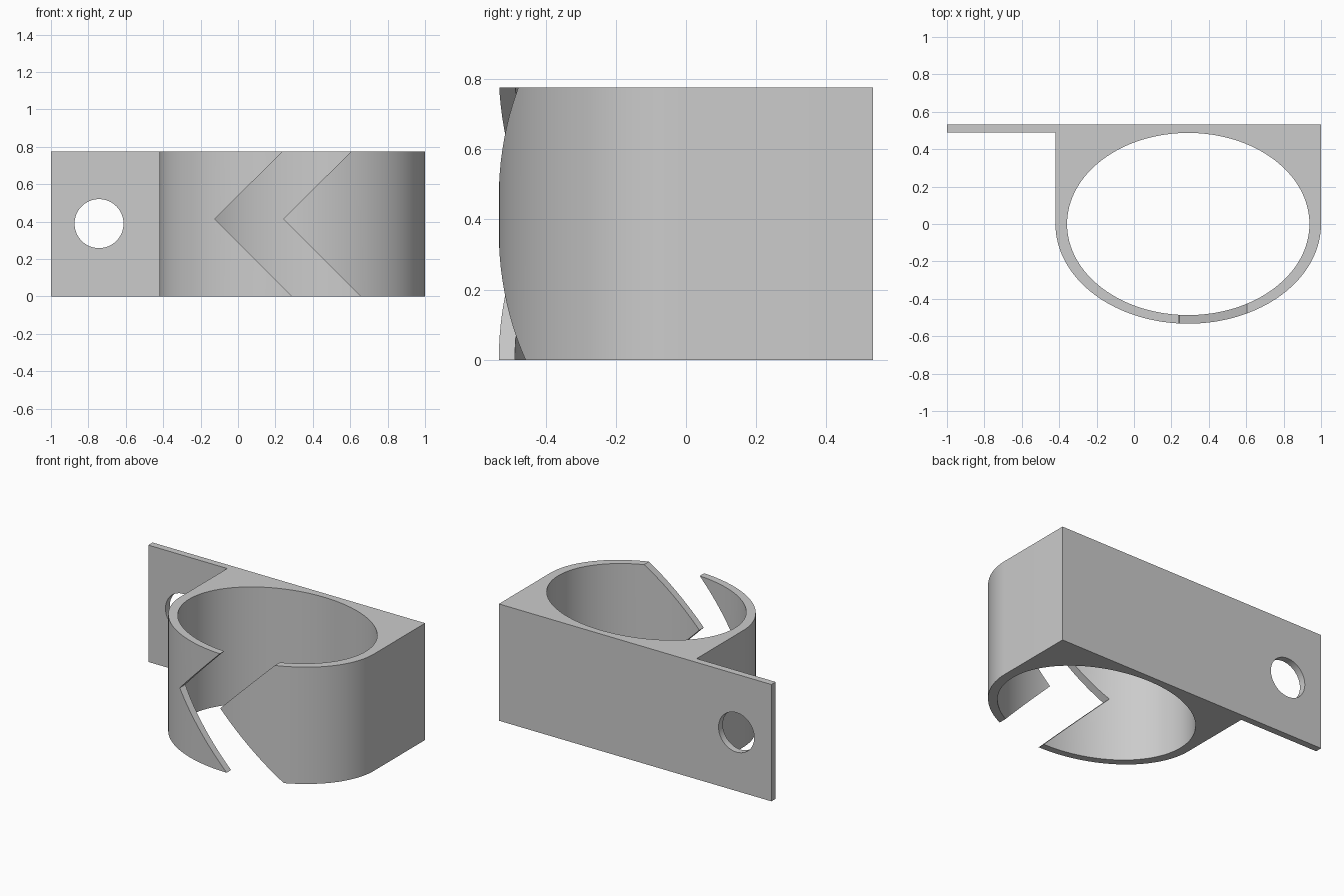
import bpy, bmesh
from math import cos, sin, pi, radians
from mathutils import Vector

cube = bpy.data.objects.get("Cube")
if cube:
    bpy.data.objects.remove(cube, do_unlink=True)

HEIGHT = 0.775
BACK = 0.533          # rear plane of the bracket
CX = 0.29             # centre of the oval cup

grey = bpy.data.materials.new("plain grey")
grey.use_nodes = True
colour = (0.6, 0.6, 0.6, 1)
grey.diffuse_color = colour
grey.node_tree.nodes["Principled BSDF"].inputs["Base Color"].default_value = colour


def prism(name, outline, direction):
    """Extrude a closed outline of 3D points along a direction."""
    bm = bmesh.new()
    face = bm.faces.new([bm.verts.new(p) for p in outline])
    grown = bmesh.ops.extrude_face_region(bm, geom=[face])["geom"]
    bmesh.ops.translate(bm, vec=Vector(direction),
                        verts=[g for g in grown if isinstance(g, bmesh.types.BMVert)])
    bmesh.ops.recalc_face_normals(bm, faces=bm.faces)
    mesh = bpy.data.meshes.new(name)
    bm.to_mesh(mesh)
    bm.free()
    mesh.materials.append(grey)
    obj = bpy.data.objects.new(name, mesh)
    bpy.context.collection.objects.link(obj)
    return obj


def arc(rx, ry, start, end, steps):
    angles = [start + (end - start) * i / steps for i in range(steps + 1)]
    return [(rx * cos(a), ry * sin(a)) for a in angles]


def cut(target, cutter):
    cutter.hide_render = True
    mod = target.modifiers.new("cut", "BOOLEAN")
    mod.operation = "DIFFERENCE"
    mod.solver = "EXACT"
    mod.object = cutter
    bpy.context.view_layer.objects.active = target
    bpy.ops.object.modifier_apply(modifier=mod.name)
    bpy.data.objects.remove(cutter, do_unlink=True)


# Clip body: half-oval front, square back corner and mounting plate in one profile
profile = [(CX + x, y) for x, y in arc(0.71, BACK, pi, 2 * pi, 64)]
profile += [(1, BACK), (-1, BACK), (-1, 0.488), (CX - 0.71, 0.488)]
clip = prism("clip_bracket", [(x, y, 0) for x, y in profile], (0, 0, HEIGHT))

# Oval bore through the cup
bore = arc(0.648, 0.487, 0, 2 * pi, 128)[:-1]
cut(clip, prism("bore_cutter", [(CX + x, y, -0.1) for x, y in bore], (0, 0, 1)))

# Screw hole in the mounting plate
hole = arc(0.131, 0.131, 0, 2 * pi, 64)[:-1]
cut(clip, prism("hole_cutter", [(x - 0.743, 0.4, z + 0.389) for x, z in hole], (0, 0.3, 0)))

# Chevron slot across the front wall, overshooting top and bottom
edge = [(0.34, 0.875), (-0.124, 0.414), (0.39, -0.1)]
slot = edge + [(x + 0.366, z) for x, z in reversed(edge)]
cut(clip, prism("slot_cutter", [(x, -0.8, z) for x, z in slot], (0, 0.7, 0)))

# Smooth curved walls, crisp edges
bpy.ops.object.select_all(action="DESELECT")
clip.select_set(True)
bpy.context.view_layer.objects.active = clip
bpy.ops.object.shade_smooth_by_angle(angle=radians(30))
